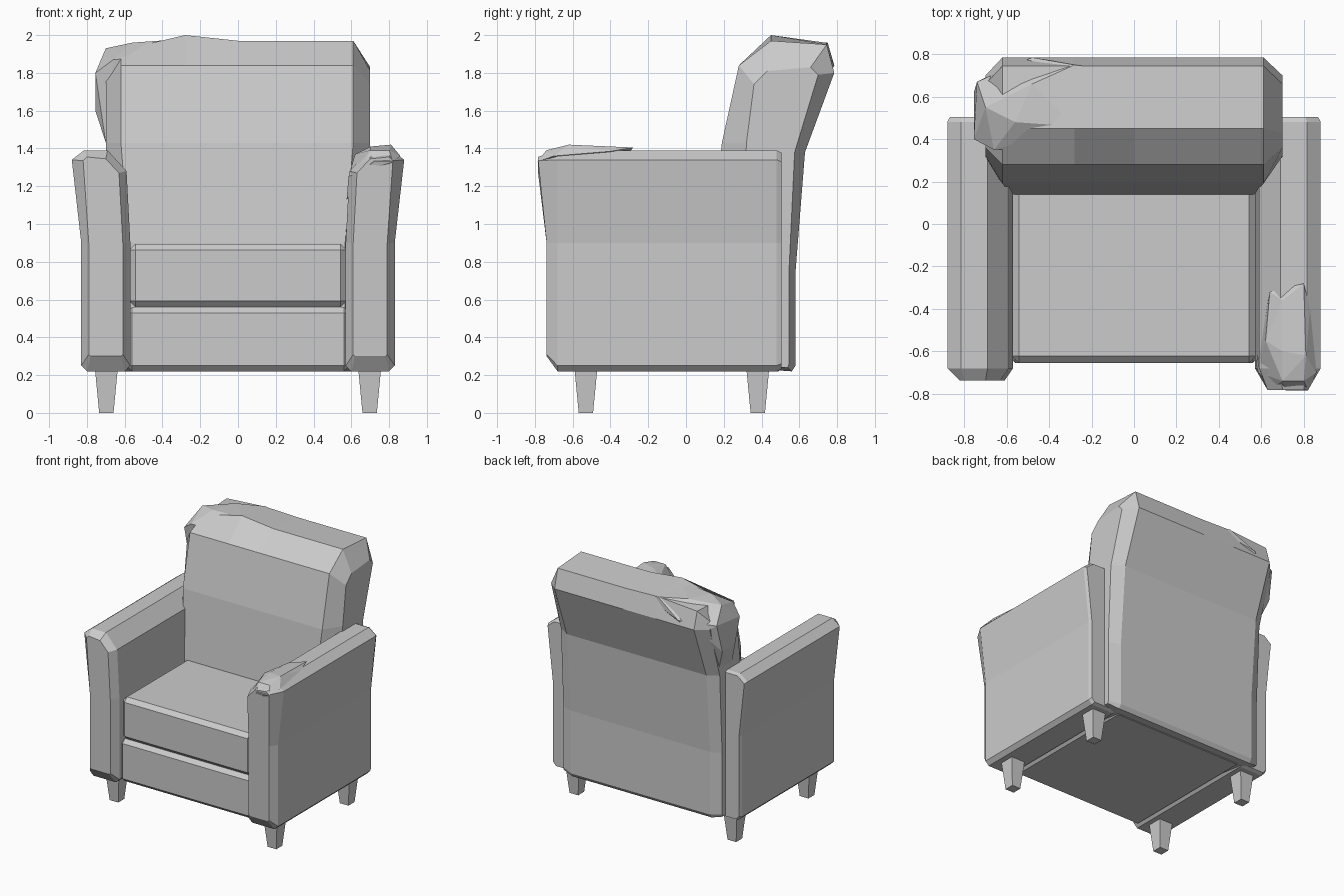
import bpy, bmesh
from mathutils import Vector


def finish(name, bm):
    bmesh.ops.recalc_face_normals(bm, faces=bm.faces[:])
    me = bpy.data.meshes.new(name)
    bm.to_mesh(me)
    bm.free()
    ob = bpy.data.objects.new(name, me)
    bpy.context.collection.objects.link(ob)
    return ob


def loft(name, rings):
    """Skin a list of equally long closed rings and cap both ends."""
    bm = bmesh.new()
    vs = [[bm.verts.new(p) for p in r] for r in rings]
    n = len(rings[0])
    for a, b in zip(vs, vs[1:]):
        for i in range(n):
            j = (i + 1) % n
            bm.faces.new((a[i], a[j], b[j], b[i]))
    bm.faces.new(vs[0])
    bm.faces.new(vs[-1])
    return finish(name, bm)


def hull(name, pts):
    bm = bmesh.new()
    for p in pts:
        bm.verts.new(p)
    r = bmesh.ops.convex_hull(bm, input=bm.verts[:])
    loose = [v for v in bm.verts if not v.link_faces]
    bmesh.ops.delete(bm, geom=loose, context='VERTS')
    return finish(name, bm)


def box(name, lo, hi, bevel):
    bm = bmesh.new()
    lo, hi = Vector(lo), Vector(hi)
    bmesh.ops.create_cube(bm, size=1)
    for v in bm.verts:
        v.co = (lo + hi) / 2 + v.co * (hi - lo)
    bmesh.ops.bevel(bm, geom=bm.edges[:], offset=bevel, segments=1, affect='EDGES')
    return finish(name, bm)


# Seat cushion and base
box("seat_cushion", (-0.575, -0.655, 0.56), (0.575, 0.25, 0.895), 0.032)
box("seat_base", (-0.59, -0.655, 0.22), (0.59, 0.52, 0.56), 0.03)

# Flared arms: front-view profile carried along y
full = [(0.80, 0.22), (0.83, 0.25), (0.83, 0.9), (0.88, 1.34), (0.815, 1.39),
        (0.69, 1.39), (0.59, 1.28), (0.57, 0.9), (0.57, 0.25), (0.60, 0.22)]
front = [(0.78, 0.30), (0.79, 0.31), (0.79, 0.9), (0.82, 1.335), (0.80, 1.355),
         (0.70, 1.345), (0.63, 1.27), (0.61, 0.9), (0.61, 0.31), (0.62, 0.30)]
for side, s in (("left", -1), ("right", 1)):
    push = 0.045 if s > 0 else 0
    rings = [[(s * x, -0.738 - (push if z > 1 else 0), z) for x, z in front]]
    rings += [[(s * x, y, z) for x, z in full] for y in (-0.68, 0.48)]
    rings += [[(s * (0.7 + (x - 0.7) * 0.93), 0.505, 0.8 + (z - 0.8) * 0.98)
               for x, z in full]]
    loft(side + "_arm", rings)

# Leaning backrest: side-view profile carried along x, chamfered at both ends
mid = [(0.14, 0.25), (0.14, 0.9), (0.19, 1.43), (0.28, 1.84), (0.45, 1.97),
       (0.745, 1.95), (0.785, 1.8), (0.63, 1.38), (0.58, 0.75), (0.58, 0.25), (0.56, 0.22)]
end = [(0.30, 0.25), (0.30, 0.9), (0.32, 1.43), (0.36, 1.74), (0.43, 1.81),
       (0.66, 1.83), (0.70, 1.79), (0.575, 1.38), (0.545, 0.75), (0.545, 0.26), (0.54, 0.24)]
rings = []
for x, prof, top in ((-0.7, end, -0.02), (-0.62, mid, -0.05), (-0.28, mid, 0.03),
                     (0, mid, 0), (0.61, mid, 0), (0.7, end, 0)):
    ring = []
    for i, (y, z) in enumerate(prof):
        w = 1 - 0.07 * (i < 2) if abs(x) > 0.6 and prof is mid else 1
        ring.append((x * w, y, z + (top if i == 4 else top * 0.3 if i == 5 else 0)))
    rings.append(ring)
loft("backrest", rings)

# Rumpled stuffing on one back corner
hull("back_corner_stuffing", [
    (-0.12, 0.73, 1.94), (-0.28, 0.75, 1.96), (-0.28, 0.46, 1.98), (-0.48, 0.785, 1.84),
    (-0.48, 0.66, 1.965), (-0.56, 0.48, 1.96), (-0.70, 0.55, 1.93), (-0.74, 0.67, 1.82),
    (-0.64, 0.72, 1.75), (-0.755, 0.40, 1.80), (-0.755, 0.62, 1.60), (-0.755, 0.46, 1.60),
    (-0.70, 0.42, 1.43), (-0.70, 0.58, 1.45), (-0.66, 0.35, 1.87), (-0.54, 0.35, 1.88)])

# Rumpled stuffing on the front of one arm
hull("arm_front_stuffing", [
    (0.64, -0.32, 1.35), (0.70, -0.36, 1.40), (0.80, -0.28, 1.405), (0.83, -0.40, 1.385),
    (0.81, -0.62, 1.42), (0.70, -0.60, 1.41), (0.62, -0.55, 1.37), (0.59, -0.62, 1.27),
    (0.585, -0.70, 1.25), (0.575, -0.66, 1.13), (0.65, -0.77, 1.28), (0.70, -0.74, 1.39),
    (0.80, -0.74, 1.39), (0.72, -0.785, 1.33), (0.82, -0.785, 1.33), (0.86, -0.70, 1.36)])

# Tapered square legs
for name, y in (("front", -0.53), ("back", 0.38)):
    for side, s in (("left", -1), ("right", 1)):
        loft(f"{name}_{side}_leg",
             [[(s * 0.697 + i * r, y + j * r, z)
               for i, j in ((-1, -1), (1, -1), (1, 1), (-1, 1))]
              for r, z in ((0.038, 0), (0.06, 0.23))])
